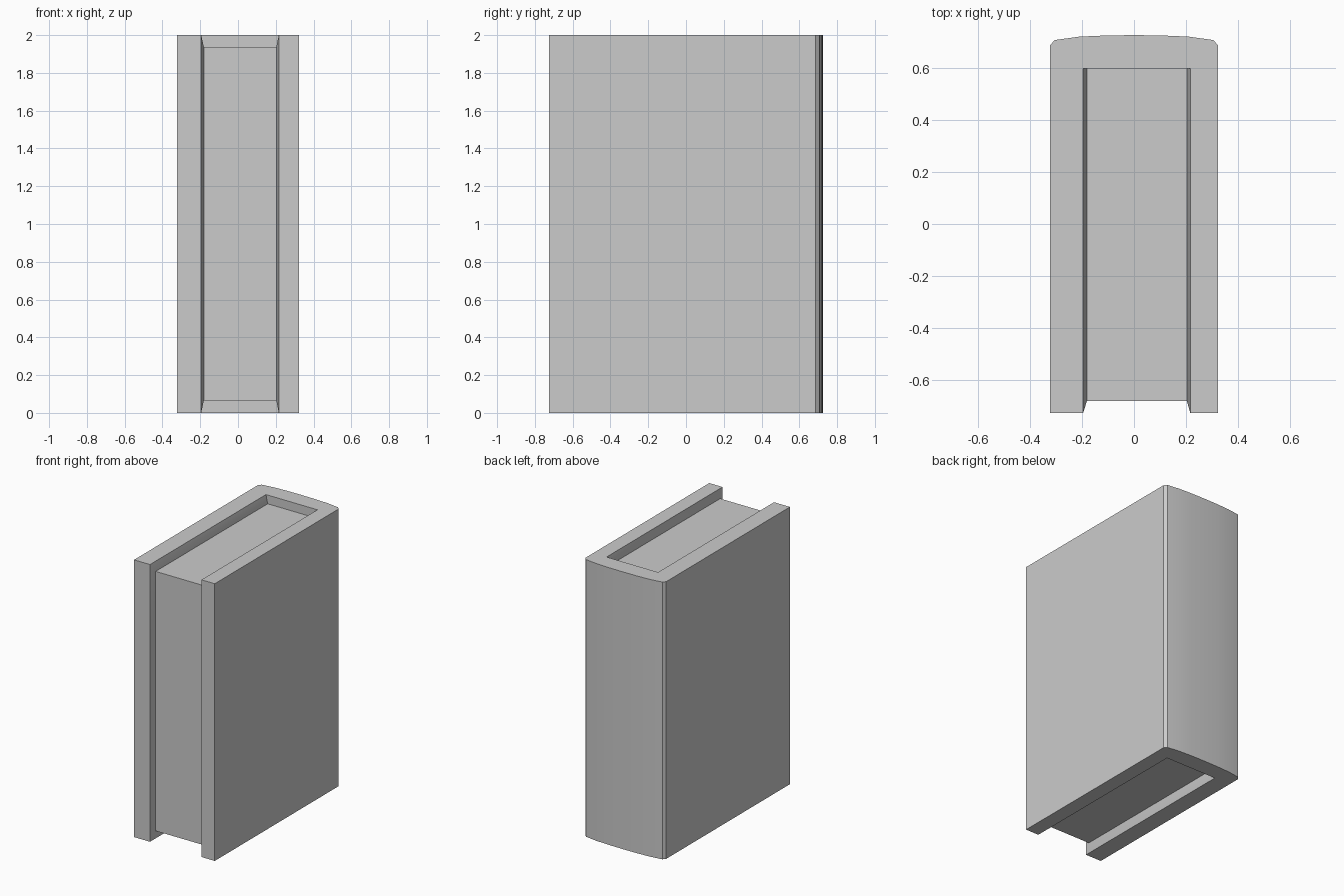
import bpy
import bmesh

if "Cube" in bpy.data.objects:
    bpy.data.objects.remove(bpy.data.objects["Cube"])

H = 2.0
FRONT, HOLLOW_BACK = -0.725, 0.597
RIM = (-0.195, 0.216)             # hollow edges at the outer rim
PAGE = (-0.181, 0.203)            # hollow edges where the pages begin
PAGE_FRONT, PAGE_LOW, PAGE_TOP = -0.68, 0.065, 1.937


def finish(bm, name):
    bmesh.ops.recalc_face_normals(bm, faces=bm.faces)
    mesh = bpy.data.meshes.new(name)
    bm.to_mesh(mesh)
    bm.free()
    obj = bpy.data.objects.new(name, mesh)
    bpy.context.collection.objects.link(obj)
    return obj


def ring(bm, points, z):
    return [bm.verts.new((x, y, z)) for x, y in points]


# Cover: boards and rounded spine, with bevelled inner edges
half = [(0.322, FRONT), (0.322, 0.686), (0.305, 0.706), (0.21, 0.719), (0.11, 0.7235)]
outer = half + [(0, 0.725)] + [(-x, y) for x, y in reversed(half)]
rim = [(RIM[0], FRONT), (RIM[0], HOLLOW_BACK), (RIM[1], HOLLOW_BACK), (RIM[1], FRONT)]
seat = [(PAGE[0], PAGE_FRONT), (PAGE[0], HOLLOW_BACK),
        (PAGE[1], HOLLOW_BACK), (PAGE[1], PAGE_FRONT)]

bm = bmesh.new()
low = ring(bm, outer + rim, 0)
high = ring(bm, outer + rim, H)
seat_low = ring(bm, seat, PAGE_LOW)
seat_high = ring(bm, seat, PAGE_TOP)
n = len(outer)

bm.faces.new(low)
bm.faces.new(high)
# outside walls and the two front board edges
for i in list(range(n)) + [n + 3]:
    j = (i + 1) % (n + 4)
    bm.faces.new((low[i], low[j], high[j], high[i]))
# bevelled inside walls and the wall the pages sit against
for i in range(3):
    for a, b in ((low, seat_low), (high, seat_high)):
        bm.faces.new((a[n + i], a[n + i + 1], b[i + 1], b[i]))
    bm.faces.new((seat_low[i], seat_low[i + 1], seat_high[i + 1], seat_high[i]))
for i in (0, 3):
    bm.faces.new((low[n + i], seat_low[i], seat_high[i], high[n + i]))
cover = finish(bm, "cover")

bpy.context.view_layer.objects.active = cover
cover.select_set(True)
bpy.ops.object.shade_smooth_by_angle(angle=0.6)

# Page block, tucked slightly into the cover
bm = bmesh.new()
tuck = 0.004
x0, x1 = PAGE[0] - tuck, PAGE[1] + tuck
y0, y1 = PAGE_FRONT, HOLLOW_BACK + tuck
bmesh.ops.create_cube(bm, size=1)
for v in bm.verts:
    v.co = (x1 if v.co.x > 0 else x0,
            y1 if v.co.y > 0 else y0,
            PAGE_TOP if v.co.z > 0 else PAGE_LOW)
finish(bm, "pages")
